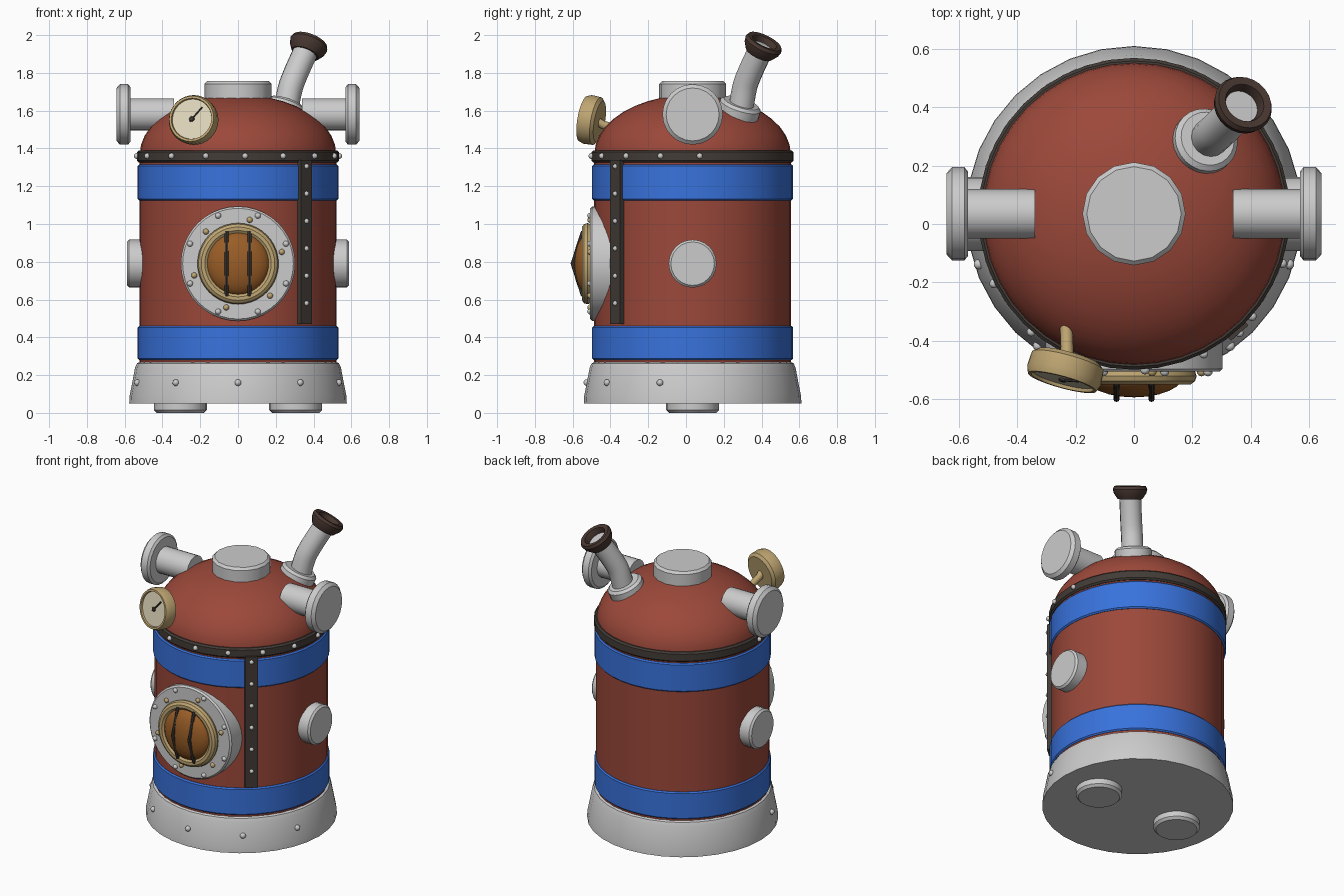
import bpy, bmesh
from math import sin, cos, pi, radians, sqrt
from mathutils import Vector, Matrix

if "Cube" in bpy.data.objects:
    bpy.data.objects.remove(bpy.data.objects["Cube"])

CY = 0.035   # y of the tank axis


def material(name, rgb):
    m = bpy.data.materials.new(name)
    m.diffuse_color = (*rgb, 1)
    m.use_nodes = True
    m.node_tree.nodes["Principled BSDF"].inputs["Base Color"].default_value = m.diffuse_color
    return m


RED = material("red_paint", (0.33, 0.065, 0.042))
BLUE = material("blue_paint", (0.04, 0.17, 0.72))
IRON = material("dark_iron", (0.055, 0.045, 0.038))
BROWN = material("dark_brown", (0.065, 0.038, 0.03))
BRASS = material("brass", (0.52, 0.38, 0.17))
GLASS = material("amber_glass", (0.32, 0.11, 0.02))
CREAM = material("cream_dial", (0.75, 0.68, 0.5))


def finish(name, bm, mat=None):
    bmesh.ops.remove_doubles(bm, verts=bm.verts, dist=1e-5)
    bmesh.ops.recalc_face_normals(bm, faces=bm.faces)
    me = bpy.data.meshes.new(name)
    bm.to_mesh(me)
    bm.free()
    ob = bpy.data.objects.new(name, me)
    bpy.context.collection.objects.link(ob)
    if mat:
        me.materials.append(mat)
    return ob


def place(loc, axis):
    return Matrix.Translation(loc) @ Vector(axis).to_track_quat('Z', 'Y').to_matrix().to_4x4()


def lathe(name, profile, loc=(0, CY, 0), axis=(0, 0, 1), segs=32, mat=None, closed=False):
    """Revolve (radius, height) points about an axis."""
    bm = bmesh.new()
    rings = [[bm.verts.new((r * cos(2 * pi * i / segs), r * sin(2 * pi * i / segs), h))
              for i in range(segs)] for r, h in profile]
    pairs = list(zip(rings, rings[1:] + rings[:1] if closed else rings[1:]))
    for a, b in pairs:
        for i in range(segs):
            j = (i + 1) % segs
            bm.faces.new((a[i], a[j], b[j], b[i]))
    if not closed:
        for ring, (r, h) in ((rings[0], profile[0]), (rings[-1], profile[-1])):
            if r > 0:
                bm.faces.new(ring)
    bmesh.ops.dissolve_degenerate(bm, edges=bm.edges, dist=1e-6)
    bm.transform(place(loc, axis))
    return finish(name, bm, mat)


def disc(name, r, h0, h1, bevel, loc, axis, segs=32, mat=None):
    return lathe(name, [(r, h0), (r, h1 - bevel), (r - bevel, h1)], loc, axis, segs, mat)


def box(name, size, matrix, mat=None):
    bm = bmesh.new()
    bmesh.ops.create_cube(bm, size=1, matrix=matrix @ Matrix.Diagonal((*size, 1)))
    return finish(name, bm, mat)


def rivets(name, points, r=0.016, mat=None):
    bm = bmesh.new()
    for p in points:
        bmesh.ops.create_icosphere(bm, subdivisions=2, radius=r, matrix=Matrix.Translation(p))
    return finish(name, bm, mat)


def tube(name, points, r, mat=None, kind='POLY', res=4):
    cu = bpy.data.curves.new(name, 'CURVE')
    cu.dimensions, cu.bevel_depth, cu.bevel_resolution = '3D', r, res
    cu.use_fill_caps = True
    sp = cu.splines.new(kind)
    sp.points.add(len(points) - 1)
    for p, co in zip(sp.points, points):
        p.co = (*co, 1)
    if kind == 'NURBS':
        sp.use_endpoint_u, sp.order_u, sp.resolution_u = True, 3, 4
    tmp = bpy.data.objects.new(name + "_path", cu)
    bpy.context.collection.objects.link(tmp)
    bpy.context.view_layer.update()
    bm = bmesh.new()
    bm.from_mesh(tmp.evaluated_get(bpy.context.evaluated_depsgraph_get()).to_mesh())
    bpy.data.objects.remove(tmp)
    return finish(name, bm, mat)


def around(deg, r, z):
    """Point on the tank wall; 0 degrees is the front, positive is to the right."""
    a = radians(deg)
    return (r * sin(a), CY - r * cos(a), z)


# Tank, dome, bands and base
dome = [(0.52 * cos(a), 1.37 + 0.315 * sin(a)) for a in (pi / 2 * i / 10 for i in range(10))]
lathe("tank_body", [(0.522, 0.2), (0.522, 1.36)], segs=40, mat=RED)
lathe("dome", [(0.52, 1.34)] + dome + [(0, 1.685)], segs=40, mat=RED)
for name, z0, z1 in (("lower_band", 0.28, 0.46), ("upper_band", 1.125, 1.315)):
    lathe(name, [(0.5, z0), (0.524, z0), (0.532, z0 + 0.008), (0.532, z1 - 0.008),
                 (0.524, z1), (0.5, z1)], segs=40, mat=BLUE, closed=True)
lathe("dome_belt", [(0.49, 1.325), (0.525, 1.325), (0.535, 1.335), (0.535, 1.38),
                    (0.525, 1.39), (0.49, 1.39)], segs=40, mat=IRON, closed=True)
lathe("base", [(0.576, 0.05), (0.574, 0.09), (0.562, 0.15), (0.545, 0.24), (0.535, 0.262),
               (0.52, 0.27)], segs=32)
rivets("belt_rivets", [around(-86 + 22.5 * k, 0.537, 1.36) for k in range(9)])
rivets("base_rivets", [around(36 * k, 0.56, 0.16) for k in range(-2, 3)], 0.018)

# Riveted vertical strap
strap = Matrix.Translation(around(41.5, 0.53, 0.905)) @ Matrix.Rotation(radians(41.5), 4, 'Z')
box("strap", (0.08, 0.034, 0.87), strap, IRON)
rivets("strap_rivets", [around(41.5, 0.547, 0.58 + 0.145 * k) for k in range(6)], 0.014)

# Top hatch
disc("top_cap", 0.177, 1.6, 1.757, 0.015, (0, CY, 0), (0, 0, 1), 16)

# Mirrored side pipes, bosses and feet
for s, side in ((1, "right"), (-1, "left")):
    disc(side + "_pipe", 0.085, 0.34, 0.6, 0, (0, CY, 1.58), (s, 0, 0), 24)
    lathe(side + "_flange", [(0.145, 0.57), (0.16, 0.582), (0.16, 0.625), (0.14, 0.643)],
          (0, CY, 1.58), (s, 0, 0), 24)
    disc(side + "_boss", 0.127, 0.48, 0.588, 0.012, (0, CY, 0.79), (s, 0, 0), 24)
    lathe(side + "_foot", [(0.125, 0), (0.14, 0.015), (0.14, 0.07)], (s * 0.305, CY, 0), segs=24)

# Porthole facing the front
P, F = (0, 0, 0.79), (0, -1, 0)
disc("porthole_plate", 0.303, 0.34, 0.507, 0.01, P, F, 40)
ring = [(0.185 + 0.03 * cos(2 * pi * i / 10), 0.522 + 0.03 * sin(2 * pi * i / 10)) for i in range(10)]
lathe("porthole_ring", ring, P, F, 40, BRASS, closed=True)
glass = [(0.17 * cos(pi / 2 * i / 6), 0.52 + 0.075 * sin(pi / 2 * i / 6)) for i in range(6)]
lathe("porthole_glass", glass + [(0, 0.595)], P, F, 32, GLASS)
for s, side in ((1, "right"), (-1, "left")):
    tube(side + "_porthole_bar", [(s * 0.06, -0.545, 0.62), (s * 0.06, -0.6, 0.79),
                                  (s * 0.06, -0.545, 0.96)], 0.011, IRON, res=2)


def plate_points(n, start, r):
    angles = [radians(start + 360 / n * k) for k in range(n)]
    return [(r * cos(a), -0.507, 0.79 + r * sin(a)) for a in angles]


rivets("plate_rivets", plate_points(8, 22.5, 0.275))
rivets("plate_brass_rivets", plate_points(6, 15, 0.24), mat=BRASS)

# Tilted pressure gauge on a stem
G, N = Vector((-0.235, -0.5, 1.55)), Vector((-0.26, -0.95, 0.17)).normalized()
lathe("gauge_case", [(0.11, -0.045), (0.128, -0.03), (0.131, 0.02), (0.122, 0.045),
                     (0.11, 0.045), (0.106, 0.03)], G, N, 32, BRASS)
disc("gauge_dial", 0.107, 0.02, 0.034, 0, G, N, 32, CREAM)
needle = place(G, N)
right = N.cross(Vector((0, 0, 1))) * -1
up = right.cross(N) * -1
tip = (right * 0.055 + up * 0.065)
if tip.z < 0:
    tip = tip - up * 0.13
if tip.x < 0:
    tip = tip - right * 0.11
front = G + N * 0.037
tube("gauge_needle", [front - tip * 0.2, front + tip], 0.005, IRON, res=1)
disc("gauge_hub", 0.014, 0.03, 0.044, 0.004, G, N, 12, IRON)
tube("gauge_stem", [G - N * 0.03, (-0.23, -0.44, 1.525), (-0.232, -0.34, 1.5)], 0.022, BRASS)

# Bent periscope with a hollow flared mouthpiece
A = Vector((0.34, 0.42, 0.86)).normalized()
M = Vector((0.375, 0.41, 1.952))
tube("periscope_pipe", [(0.245, 0.28, 1.54), (0.265, 0.3, 1.68), (0.295, 0.325, 1.78),
                        M - A * 0.02], 0.066, kind='NURBS', res=6)
lathe("periscope_flange", [(0.112, -0.05), (0.112, 0.03), (0.095, 0.045)],
      (0.24, 0.28, 1.6), (0.28, 0.28, 0.9), 24)
lathe("periscope_mouth", [(0.06, -0.06), (0.075, -0.06), (0.098, -0.025), (0.104, 0.0),
                          (0.096, 0.018), (0.07, 0.015), (0.06, -0.015)], M, A, 24, BROWN, closed=True)

# Smooth shading with sharp edges kept
for ob in bpy.context.scene.objects:
    ob.select_set(True)
    bpy.context.view_layer.objects.active = ob
bpy.ops.object.shade_smooth_by_angle(angle=radians(35))
